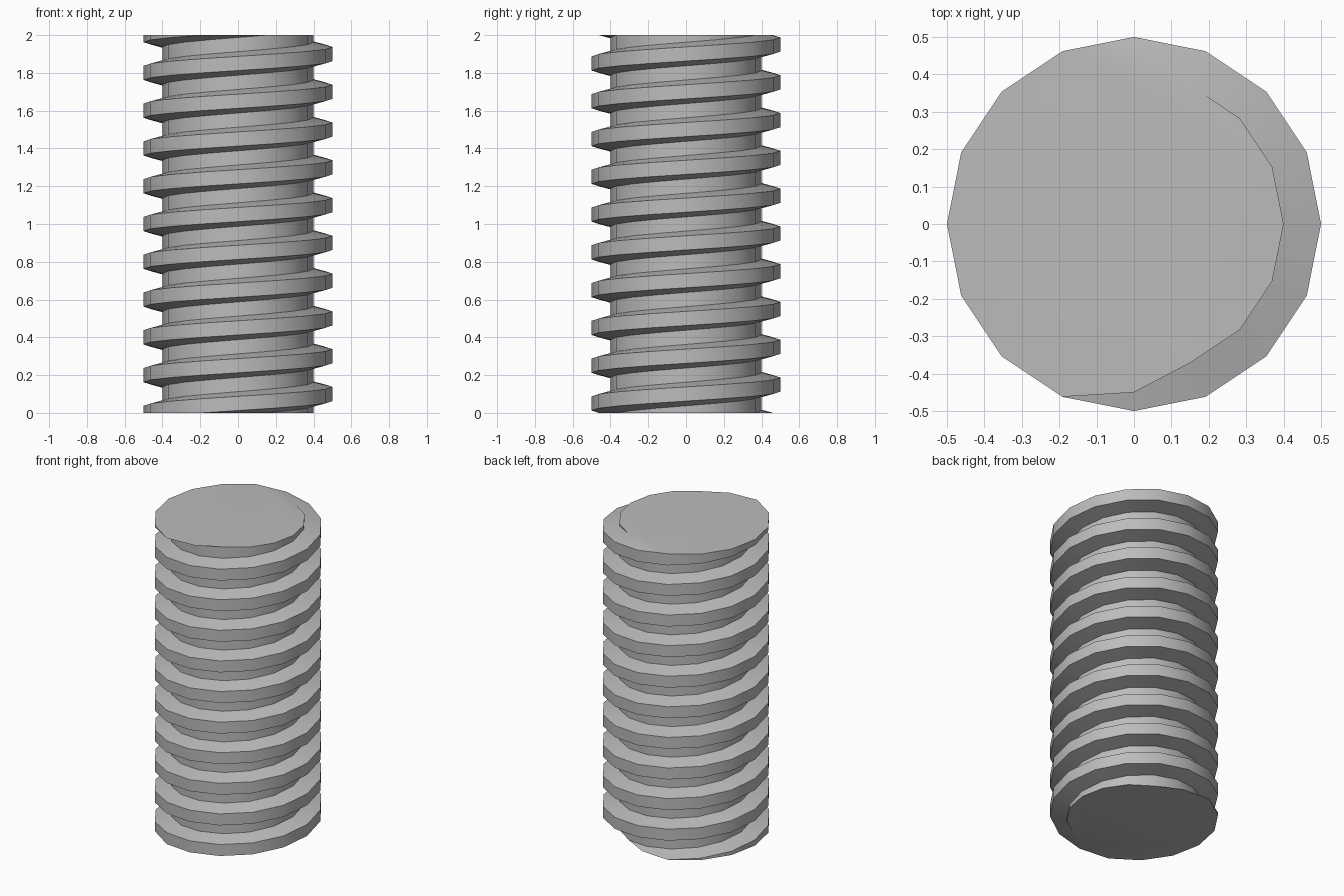
import bpy
import bmesh
from math import cos, sin, tau

cube = bpy.data.objects.get("Cube")
if cube:
    bpy.data.objects.remove(cube)

SIDES, TURNS, PITCH = 16, 10, 0.2
HEIGHT = PITCH * TURNS
# one pitch of thread profile: radius, height from the crest centre
PROFILE = [(0.5, -0.0375), (0.5, 0.0375), (0.4, 0.0625), (0.4, 0.1375)]

steel = bpy.data.materials.new("steel grey")
steel.use_nodes = True
grey = (0.5, 0.5, 0.5, 1)
steel.diffuse_color = grey
steel.node_tree.nodes["Principled BSDF"].inputs["Base Color"].default_value = grey

# helical surface, overrunning both ends
bm = bmesh.new()
columns = []
for i in range(SIDES):
    a = tau * i / SIDES
    lift = PITCH * (i / SIDES + 0.5)
    columns.append([
        bm.verts.new((r * cos(a), r * sin(a), z + lift + PITCH * turn))
        for turn in range(-3, TURNS + 3) for r, z in PROFILE])

# the last column joins the first, one pitch higher
step = len(PROFILE)
for i, col in enumerate(columns):
    nxt = columns[i + 1] if i + 1 < SIDES else columns[0][step:]
    for j in range(len(nxt) - 1):
        bm.faces.new((col[j], nxt[j], nxt[j + 1], col[j + 1]))

# cut both ends flat and cap them
for z, direction in ((0, -1), (HEIGHT, 1)):
    cut = bmesh.ops.bisect_plane(
        bm, geom=bm.verts[:] + bm.edges[:] + bm.faces[:], dist=1e-5,
        plane_co=(0, 0, z), plane_no=(0, 0, direction), clear_outer=True)
    rim = [e for e in cut["geom_cut"] if isinstance(e, bmesh.types.BMEdge)]
    bmesh.ops.contextual_create(bm, geom=rim)
bmesh.ops.recalc_face_normals(bm, faces=bm.faces[:])

mesh = bpy.data.meshes.new("threaded_rod")
bm.to_mesh(mesh)
bm.free()
mesh.materials.append(steel)
rod = bpy.data.objects.new("threaded_rod", mesh)
bpy.context.collection.objects.link(rod)

bpy.ops.object.select_all(action="DESELECT")
rod.select_set(True)
bpy.context.view_layer.objects.active = rod
bpy.ops.object.shade_smooth_by_angle()
